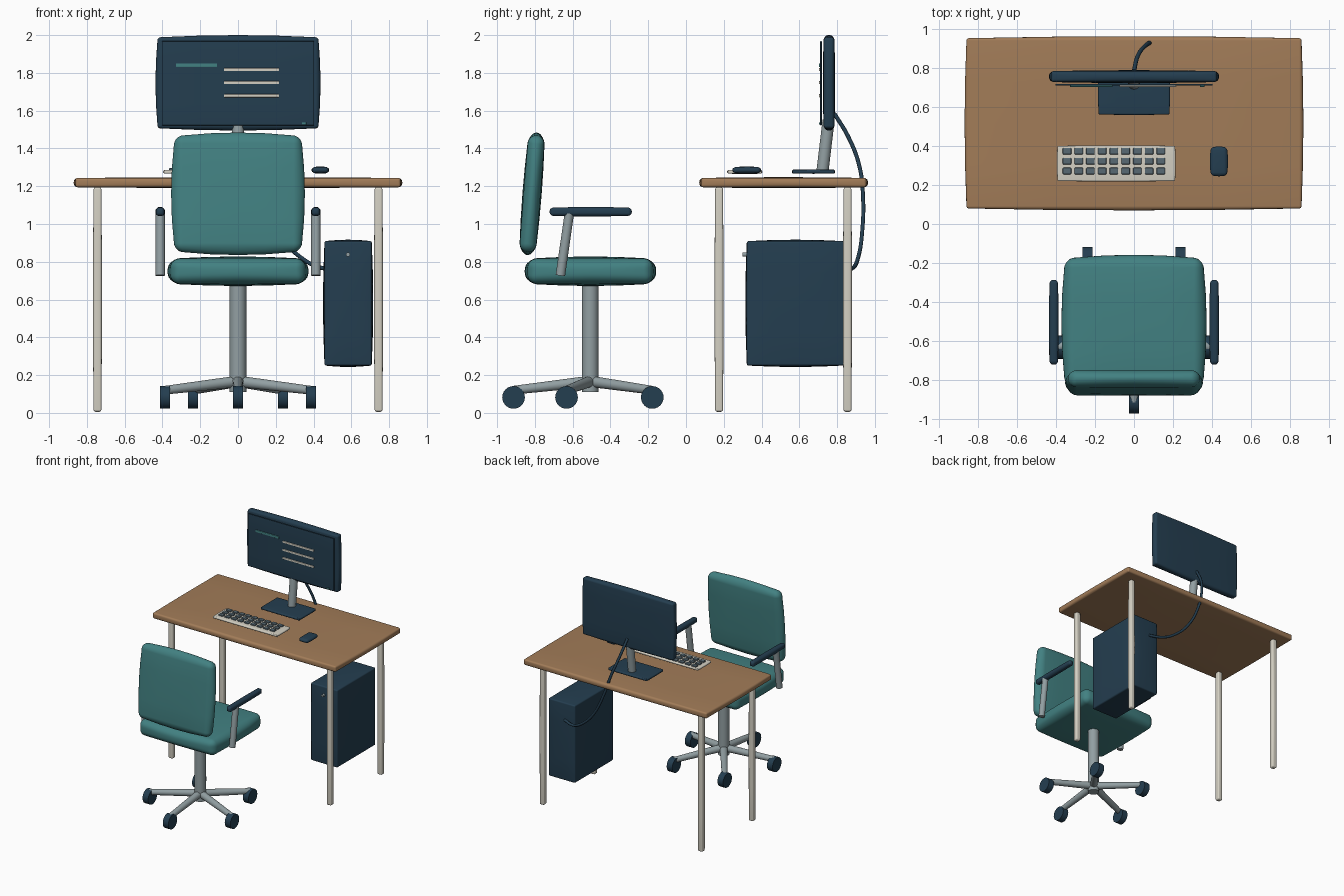
import bpy, bmesh, math
from mathutils import Vector, Matrix

if "Cube" in bpy.data.objects:
    bpy.data.objects.remove(bpy.data.objects["Cube"])


def material(name, r, g, b):
    lin = lambda c: ((c / 255 + 0.055) / 1.055) ** 2.4
    m = bpy.data.materials.new(name)
    m.diffuse_color = (lin(r), lin(g), lin(b), 1)
    m.use_nodes = True
    m.node_tree.nodes["Principled BSDF"].inputs["Base Color"].default_value = m.diffuse_color
    return m


TEAL = material("teal fabric", 66, 129, 130)
NAVY = material("dark navy plastic", 36, 62, 80)
WOOD = material("wood", 162, 124, 88)
CREAM = material("pale cream", 212, 208, 195)
GREY = material("metal grey", 146, 159, 162)
SLATE = material("slate keys", 88, 106, 116)


def finish(name, bm, mat, angle=35):
    me = bpy.data.meshes.new(name)
    bm.to_mesh(me)
    bm.free()
    me.materials.append(mat)
    me.shade_smooth()
    me.set_sharp_from_angle(angle=math.radians(angle))
    ob = bpy.data.objects.new(name, me)
    bpy.context.collection.objects.link(ob)
    return ob


def box(name, lo, hi, mat, r=0.01, bulge=0.0, tilt=0.0):
    """Rounded box between two corners, faces swelling slightly in the middle."""
    lo, hi = Vector(lo), Vector(hi)
    full = (hi - lo) / 2
    r = min(r, min(full) * 0.8)
    b = [min(bulge, 0.15 * f) for f in full]
    h = [f - s for f, s in zip(full, b)]
    arc = [1, math.tan(math.pi / 6), math.tan(math.pi / 12)]
    bm = bmesh.new()
    bmesh.ops.create_cube(bm, size=2)
    bmesh.ops.subdivide_edges(bm, edges=bm.edges[:], cuts=9, use_grid_fill=True)
    for v in bm.verts:
        core, off = Vector(), Vector()
        for i in range(3):
            k = round((v.co[i] + 1) * 5)
            inner = h[i] - r
            if k < 3:
                core[i], off[i] = -inner, -arc[k]
            elif k > 7:
                core[i], off[i] = inner, arc[10 - k]
            else:
                core[i] = inner * (k - 5) / 2
        p = core + off.normalized() * r
        u = [max(-1, min(1, p[i] / h[i])) for i in range(3)]
        for i in range(3):
            p[i] += b[i] * u[i] * (1 - u[i - 1] ** 2) * (1 - u[i - 2] ** 2)
        v.co = p
    bm.transform(Matrix.Translation((lo + hi) / 2) @ Matrix.Rotation(tilt, 4, 'X'))
    return finish(name, bm, mat)


def rod(name, a, b, r1, mat, r2=None, sides=24):
    """Round bar from a to b."""
    a, b = Vector(a), Vector(b)
    d = b - a
    bm = bmesh.new()
    bmesh.ops.create_cone(bm, cap_ends=True, segments=sides, radius1=r1,
                          radius2=r1 if r2 is None else r2, depth=d.length)
    bm.transform(Matrix.Translation((a + b) / 2) @ d.to_track_quat('Z', 'Y').to_matrix().to_4x4())
    return finish(name, bm, mat)


# Desk
box("desk_top", (-0.87, 0.07, 1.19), (0.87, 0.964, 1.248), WOOD, 0.012, 0.01)
for side in (-1, 1):
    for pos, y in (("front", 0.175), ("back", 0.855)):
        x = side * 0.744
        box(f"desk_leg_{pos}", (x - 0.024, y - 0.024, 0.005), (x + 0.024, y + 0.024, 1.195),
            CREAM, 0.008, 0.004)

# Chair cushions
box("seat", (-0.373, -0.854, 0.672), (0.373, -0.158, 0.828), TEAL, 0.045, 0.02)
box("backrest", (-0.354, -0.866, 0.835), (0.354, -0.764, 1.485), TEAL, 0.04, 0.02,
    tilt=math.radians(-4.5))

# Armrests and their posts
for side in (-1, 1):
    x = side * 0.412
    box("armrest", (x - 0.025, -0.722, 1.04), (x + 0.025, -0.287, 1.09), NAVY, 0.014, 0.005)
    rod("armrest_post", (x, -0.665, 0.727), (x, -0.618, 1.055), 0.025, GREY)

# Chair column, five spokes and casters
CY = -0.507
rod("chair_column", (0, CY, 0.11), (0, CY, 0.70), 0.044, GREY)
for i in range(5):
    a = -math.pi / 2 + i * math.tau / 5
    x, y = 0.406 * math.cos(a), CY + 0.406 * math.sin(a)
    rod("chair_spoke", (0, CY, 0.167), (x, y, 0.12), 0.03, GREY, 0.023)
    rod("caster", (x - 0.026, y, 0.082), (x + 0.026, y, 0.082), 0.06, NAVY)

# Monitor
box("monitor_body", (-0.437, 0.724, 1.495), (0.437, 0.79, 2.0), NAVY, 0.014, 0.012)
box("screen", (-0.403, 0.71, 1.522), (0.403, 0.719, 1.968), NAVY, 0.003)
box("screen_bar", (-0.328, 0.704, 1.831), (-0.11, 0.711, 1.851), TEAL, 0.002)
for z in (1.817, 1.748, 1.679):
    box("screen_line", (-0.074, 0.704, z - 0.008), (0.217, 0.711, z + 0.008), CREAM, 0.002)
box("monitor_light", (0.338, 0.704, 1.527), (0.362, 0.711, 1.537), TEAL, 0.002)
rod("monitor_neck", (0, 0.722, 1.275), (0, 0.755, 1.55), 0.032, GREY)
box("monitor_base", (-0.185, 0.56, 1.266), (0.185, 0.79, 1.289), NAVY, 0.006, 0.003)

# Keyboard and mouse
box("keyboard", (-0.396, 0.218, 1.265), (0.214, 0.404, 1.287), CREAM, 0.006, 0.003)
for row in range(3):
    for col in range(9):
        x, y = -0.344 + col * 0.0602, 0.272 + row * 0.051
        box("key", (x - 0.022, y - 0.017, 1.28), (x + 0.022, y + 0.017, 1.296), SLATE, 0.005)
box("mouse", (0.389, 0.245, 1.267), (0.483, 0.398, 1.304), NAVY, 0.014, 0.006)

# Computer tower
box("tower", (0.45, 0.314, 0.243), (0.716, 0.845, 0.917), NAVY, 0.01, 0.008)
rod("power_button", (0.582, 0.30, 0.838), (0.582, 0.33, 0.838), 0.011, GREY, sides=16)

# Cable from monitor to tower
curve = bpy.data.curves.new("cable_path", 'CURVE')
curve.dimensions = '3D'
curve.bevel_depth = 0.011
curve.bevel_resolution = 2
curve.use_fill_caps = True
pts = [(0, 0.785, 1.585), (0.018, 0.86, 1.46), (0.06, 0.917, 1.31), (0.11, 0.937, 1.15),
       (0.21, 0.932, 0.95), (0.33, 0.912, 0.825), (0.44, 0.885, 0.768), (0.55, 0.84, 0.765)]
sp = curve.splines.new('BEZIER')
sp.bezier_points.add(len(pts) - 1)
for bp, p in zip(sp.bezier_points, pts):
    bp.co = p
    bp.handle_left_type = bp.handle_right_type = 'AUTO'
sp.resolution_u = 6
curve.materials.append(NAVY)
bpy.context.collection.objects.link(bpy.data.objects.new("cable", curve))
